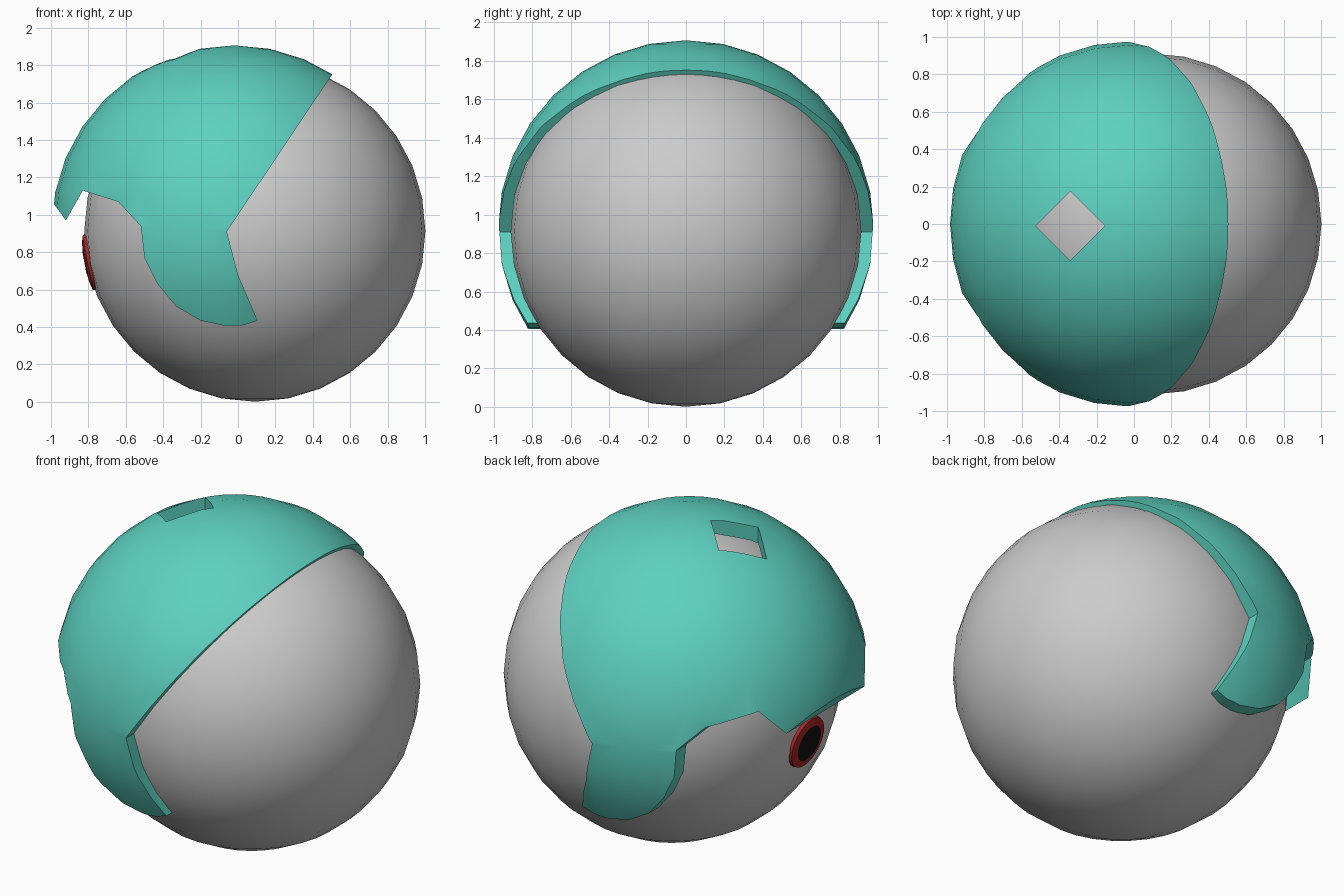
import bpy, bmesh, math
from mathutils import Vector

if "Cube" in bpy.data.objects:
    bpy.data.objects.remove(bpy.data.objects["Cube"])

BALL = Vector((0.09, 0, 0.913))
BALL_R = 0.912


def paint(obj, name, rgb):
    mat = bpy.data.materials.new(name)
    mat.diffuse_color = (*rgb, 1)
    mat.use_nodes = True
    mat.node_tree.nodes["Principled BSDF"].inputs["Base Color"].default_value = mat.diffuse_color
    obj.data.materials.append(mat)


def sphere(name, centre, radius, seg=32, rings=16):
    bpy.ops.mesh.primitive_uv_sphere_add(segments=seg, ring_count=rings,
                                         radius=radius, location=centre)
    obj = bpy.context.object
    obj.name = name
    return obj


def smooth(obj, angle):
    bpy.ops.object.select_all(action='DESELECT')
    obj.select_set(True)
    bpy.context.view_layer.objects.active = obj
    bpy.ops.object.shade_smooth_by_angle(angle=math.radians(angle))


def cut(obj, tool, operation):
    mod = obj.modifiers.new("cut", 'BOOLEAN')
    mod.operation, mod.object, mod.solver = operation, tool, 'EXACT'
    bpy.context.view_layer.objects.active = obj
    bpy.ops.object.modifier_apply(modifier=mod.name)
    bpy.data.objects.remove(tool, do_unlink=True)


def from_bmesh(name, bm):
    bmesh.ops.recalc_face_normals(bm, faces=bm.faces)
    mesh = bpy.data.meshes.new(name)
    bm.to_mesh(mesh)
    bm.free()
    obj = bpy.data.objects.new(name, mesh)
    bpy.context.collection.objects.link(obj)
    return obj


def side_prism(name, outline):
    """Side outline in x, z extruded across the full width."""
    bm = bmesh.new()
    face = bm.faces.new([bm.verts.new((x, -1.5, z)) for x, z in outline])
    ext = bmesh.ops.extrude_face_region(bm, geom=[face])
    bmesh.ops.translate(bm, vec=(0, 3, 0),
                        verts=[v for v in ext['geom'] if isinstance(v, bmesh.types.BMVert)])
    return from_bmesh(name, bm)


def ball_ring(name, profile, n=32):
    """Band lying on the ball, profile is (ring radius, distance from ball centre)."""
    axis = Vector((-0.983, 0, -0.185)).normalized()
    u = Vector((0, 1, 0))
    v = axis.cross(u)
    bm = bmesh.new()
    loops = []
    for r, dist in profile:
        h = math.sqrt(dist * dist - r * r)
        loops.append([bm.verts.new(BALL + axis * h
                      + (u * math.cos(a) + v * math.sin(a)) * r)
                      for a in (2 * math.pi * i / n for i in range(n))])
    for a, b in zip(loops, loops[1:]):
        for i in range(n):
            j = (i + 1) % n
            bm.faces.new((a[i], a[j], b[j], b[i]))
    if profile[-1][0] < 0.06:
        bm.faces.new(loops[-1])
    obj = from_bmesh(name, bm)
    # make sure the visible side points outwards
    if sum(p.normal.dot(axis) * p.area for p in obj.data.polygons) < 0:
        obj.data.flip_normals()
    return obj


# Eyeball
ball = sphere("eyeball", BALL, BALL_R)
smooth(ball, 40)

# Iris and pupil
iris = ball_ring("iris", [(0.152, 0.905), (0.148, 0.922), (0.105, 0.926)])
paint(iris, "iris_red", (0.4, 0.02, 0.02))
pupil = ball_ring("pupil", [(0.105, 0.926), (0.05, 0.928)])
paint(pupil, "pupil_black", (0.005, 0.005, 0.005))
for part in (iris, pupil):
    smooth(part, 40)

# Helmet shell: hollow dome trimmed to the side outline with ear flaps and brim
helmet = sphere("helmet", (-0.02, 0, 0.93), 0.976)
cut(helmet, sphere("hollow", (-0.01, 0, 0.925), 0.9), 'DIFFERENCE')
outline = [(0.805, 2.2), (-0.06, 0.91), (0.0, 0.68), (0.105, 0.435),
           (0.03, 0.41), (-0.06, 0.405), (-0.2, 0.435), (-0.33, 0.51),
           (-0.43, 0.63), (-0.5, 0.77), (-0.52, 0.94), (-0.64, 1.07),
           (-0.83, 1.13), (-0.92, 0.97), (-1.3, 1.49), (-1.3, 2.2)]
cut(helmet, side_prism("trim", outline), 'INTERSECT')

# Diamond opening in the crown
bpy.ops.mesh.primitive_cylinder_add(vertices=4, radius=0.185, depth=0.9,
                                    location=(-0.34, -0.01, 1.75))
cut(helmet, bpy.context.object, 'DIFFERENCE')
paint(helmet, "helmet_teal", (0.11, 0.64, 0.53))
smooth(helmet, 35)
